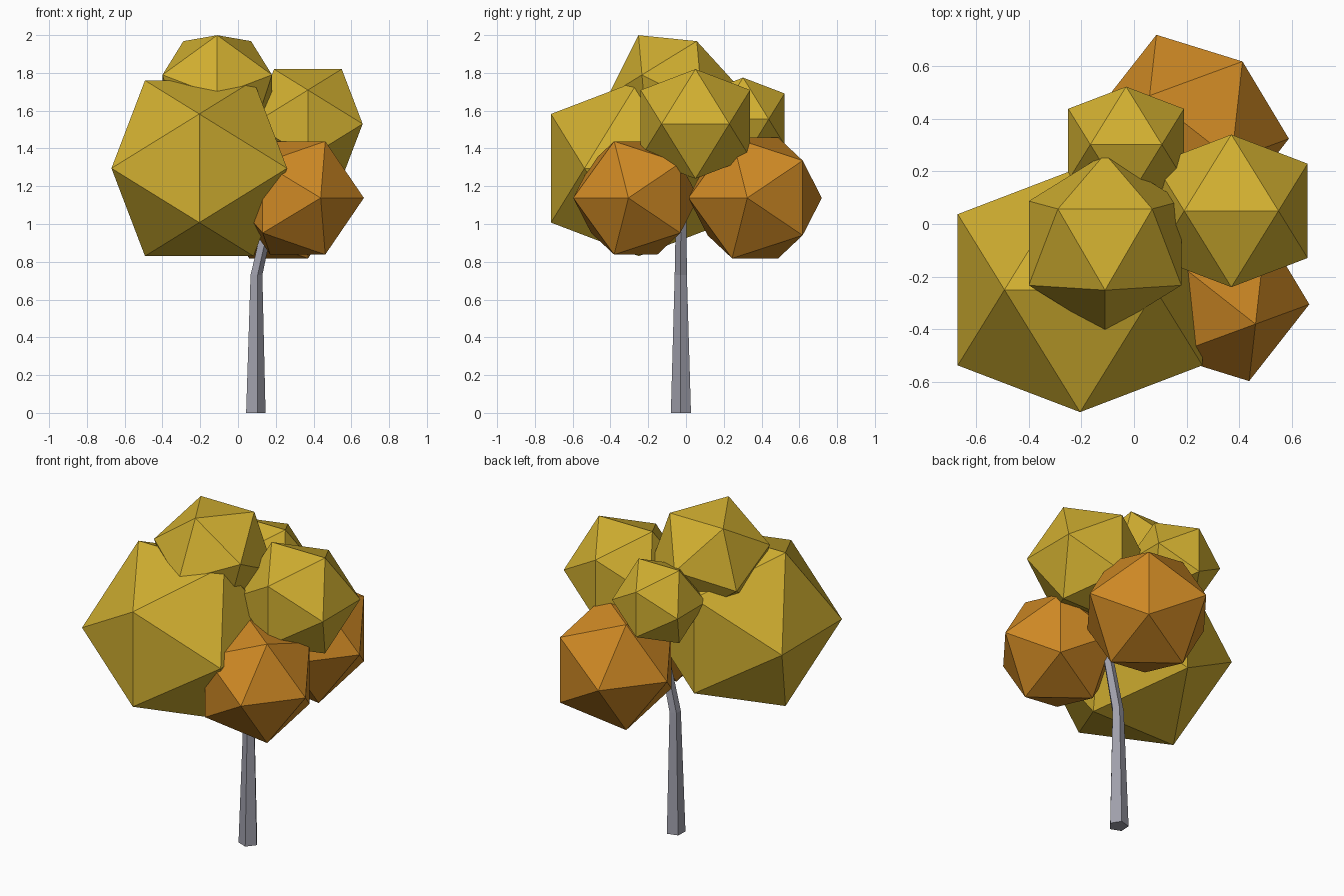
import bpy, bmesh, math
from mathutils import Matrix, Vector

if "Cube" in bpy.data.objects:
    bpy.data.objects.remove(bpy.data.objects["Cube"])

PHI = (1 + math.sqrt(5)) / 2


def material(name, rgb):
    m = bpy.data.materials.new(name)
    m.diffuse_color = (*rgb, 1)
    m.use_nodes = True
    m.node_tree.nodes["Principled BSDF"].inputs["Base Color"].default_value = m.diffuse_color
    return m


YELLOW = material("yellow_leaves", (0.64, 0.43, 0.03))
ORANGE = material("orange_leaves", (0.62, 0.25, 0.018))
GREY = material("grey_bark", (0.35, 0.35, 0.41))


def add_object(name, bm, mat):
    bmesh.ops.recalc_face_normals(bm, faces=bm.faces)
    mesh = bpy.data.meshes.new(name)
    bm.to_mesh(mesh)
    bm.free()
    mesh.materials.append(mat)
    obj = bpy.data.objects.new(name, mesh)
    bpy.context.collection.objects.link(obj)
    return obj


def leaf_clump(name, centre, size, mat, tilt_x=0, turn_z=0):
    """Icosahedron from three golden rectangles; size is half its width."""
    bm = bmesh.new()
    a = size / PHI
    for s in (-1, 1):
        for t in (-1, 1):
            for co in ((s * size, t * a, 0), (s * a, 0, t * size), (0, s * size, t * a)):
                bm.verts.new(co)
    bmesh.ops.convex_hull(bm, input=bm.verts)
    obj = add_object(name, bm, mat)
    obj.location = centre
    obj.rotation_euler = (math.radians(tilt_x), 0, math.radians(turn_z))


# Crown: upper yellow clumps and lower orange clumps
leaf_clump("large_front_leaves", (-0.205, -0.25, 1.295), 0.465, YELLOW)
leaf_clump("right_leaves", (0.37, 0.05, 1.53), 0.29, YELLOW)
leaf_clump("back_leaves", (-0.03, 0.302, 1.555), 0.22, YELLOW)
leaf_clump("top_leaves", (-0.11, -0.073, 1.709), 0.29, YELLOW, tilt_x=-26.7)
leaf_clump("lower_front_leaves", (0.316, -0.266, 1.138), 0.30, ORANGE, turn_z=-38.1)
leaf_clump("lower_back_leaves", (0.215, 0.366, 1.138), 0.32, ORANGE, turn_z=-38.1)

# Trunk: tapered five-sided tube, bending to the right at the top
bm = bmesh.new()
rings = []
for x, y, z, r in ((0.09, -0.026, 0, 0.056), (0.095, -0.027, 0.73, 0.034),
                   (0.19, -0.025, 1.15, 0.028)):
    angles = [math.radians(-75 + 72 * k) for k in range(5)]
    rings.append([bm.verts.new((x + r * math.cos(t), y + r * math.sin(t), z)) for t in angles])
for lo, hi in zip(rings, rings[1:]):
    for k in range(5):
        n = (k + 1) % 5
        bm.faces.new((lo[k], lo[n], hi[n], hi[k]))
bm.faces.new(rings[0])
bm.faces.new(rings[-1])
add_object("trunk", bm, GREY)
